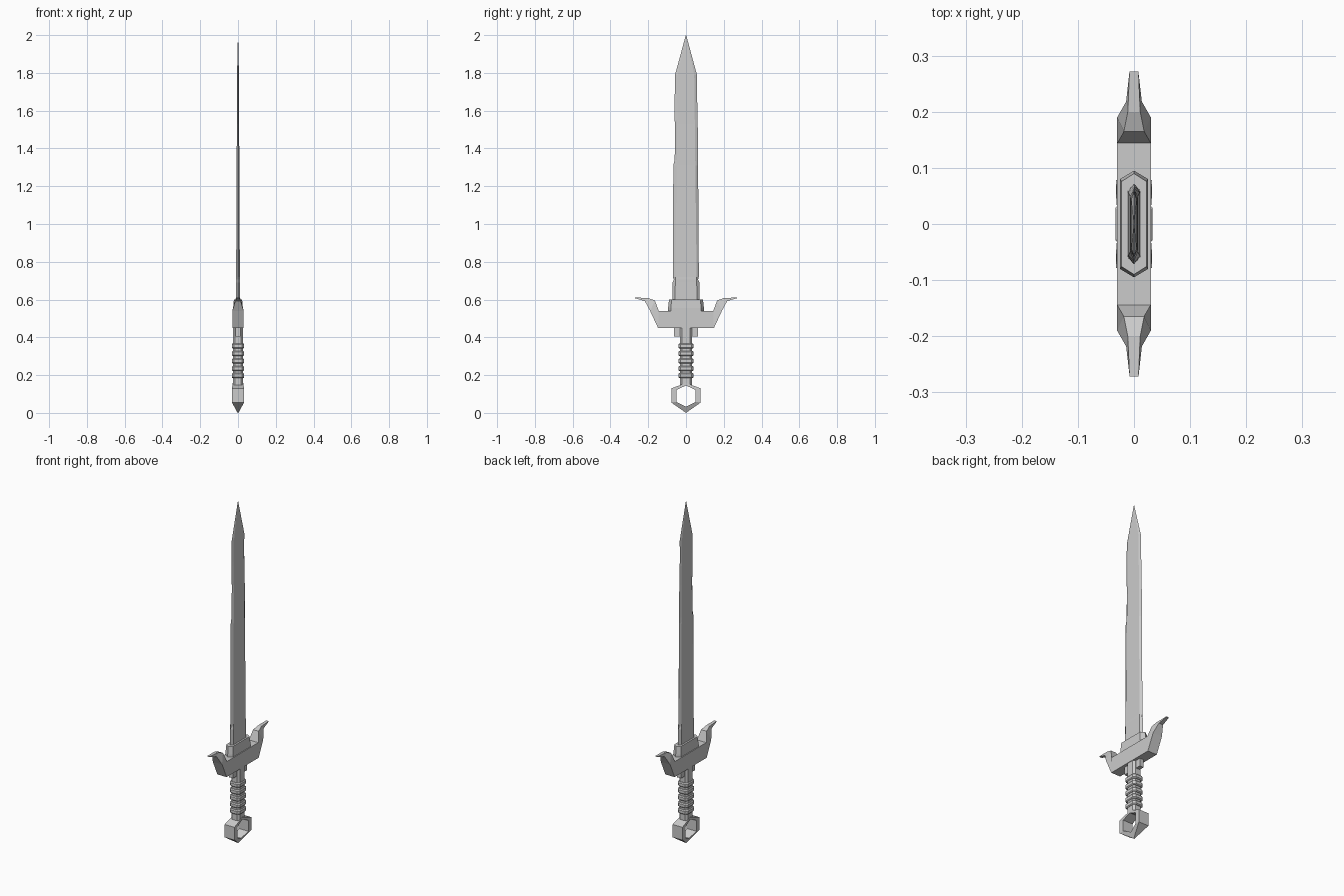
import bpy, bmesh

old = bpy.data.objects.get("Cube")
if old:
    bpy.data.objects.remove(old)

STEEL = (0.6, 0.6, 0.6, 1.0)
steel = bpy.data.materials.new("grey_steel")
steel.use_nodes = True
steel.diffuse_color = STEEL
steel.node_tree.nodes["Principled BSDF"].inputs["Base Color"].default_value = STEEL


def loft(name, rings, cyclic=False):
    """Skin a row of equal-sized point rings; cap the ends unless cyclic."""
    bm = bmesh.new()
    loops = [[bm.verts.new(p) for p in ring] for ring in rings]
    n = len(loops[0])
    pairs = list(zip(loops, loops[1:]))
    if cyclic:
        pairs.append((loops[-1], loops[0]))
    for a, b in pairs:
        for i in range(n):
            j = (i + 1) % n
            bm.faces.new((a[i], a[j], b[j], b[i]))
    if not cyclic:
        bm.faces.new(loops[0][::-1])
        bm.faces.new(loops[-1])
    bmesh.ops.recalc_face_normals(bm, faces=bm.faces[:])
    mesh = bpy.data.meshes.new(name)
    bm.to_mesh(mesh)
    bm.free()
    mesh.materials.append(steel)
    obj = bpy.data.objects.new(name, mesh)
    bpy.context.scene.collection.objects.link(obj)
    return obj


def hexagon(x, flat, tip, z):
    """Long hexagon in plan, pointed along y."""
    return [(0, tip, z), (-x, flat, z), (-x, -flat, z),
            (0, -tip, z), (x, -flat, z), (x, flat, z)]


def octagon(x, y, c, z):
    """Rectangle in plan with cut corners."""
    return [(x, y - c, z), (x - c, y, z), (c - x, y, z), (-x, y - c, z),
            (-x, c - y, z), (c - x, -y, z), (x - c, -y, z), (x, c - y, z)]


def box(x, y, z):
    return [(x, -y, z), (x, y, z), (-x, y, z), (-x, -y, z)]


# Blade: height, half thickness, right edge, left edge (nicks along the edges)
blade_rows = [
    (0.58, .012, .072, .072), (0.69, .011, .072, .072), (0.705, .011, .064, .064),
    (0.72, .010, .070, .068), (1.31, .007, .067, .064), (1.34, .007, .060, .064),
    (1.53, .006, .057, .062), (1.55, .006, .061, .061), (1.64, .006, .060, .060),
    (1.66, .006, .060, .057), (1.79, .005, .058, .058)]
rings = []
for z, t, a, b in blade_rows:
    f = 0.058 - 0.012 * (z - 0.58)
    f = min(f, a - 0.004, b - 0.004)
    rings.append([(0, b, z), (-t, f, z), (-t, -f, z), (0, -a, z), (t, -f, z), (t, f, z)])
rings.append(hexagon(.0005, .0005, .001, 2.0))
loft("blade", rings)

# Collar around the blade root
loft("blade_collar", [hexagon(.025, .080, .095, .53), hexagon(.025, .080, .095, .555),
                      hexagon(.022, .076, .090, .60)])

# Guard: centre bar with a flared horn at each end
# Rows: inner (y, z, half width), outer (y, z, half width)
horn = [((.144, .54, .030), (.148, .45, .030)),
        ((.165, .595, .018), (.190, .54, .030)),
        ((.200, .608, .011), (.218, .592, .014)),
        ((.272, .611, .008), (.270, .607, .008))]


def horn_ring(row, side):
    (yi, zi, wi), (yo, zo, wo) = row
    return [(-wi, side * yi, zi), (wi, side * yi, zi),
            (wo, side * yo, zo), (-wo, side * yo, zo)]


loft("guard", [horn_ring(r, -1) for r in reversed(horn)] + [horn_ring(r, 1) for r in horn])

# Block under the guard
loft("guard_block", [box(.013, .063, .405), box(.013, .063, .455)])

# Grip and its wrapped rings
loft("grip", [octagon(.027, .032, .010, z) for z in (.145, .46)])
for i, z in enumerate((.355, .315, .275, .235, .197)):
    loft(f"grip_ring_{i + 1}", [octagon(.029, .036, .011, z - .013),
                                octagon(.033, .041, .012, z - .008),
                                octagon(.033, .041, .012, z + .008),
                                octagon(.029, .036, .011, z + .013)])

# Pommel: open hexagonal ring, narrowing to a point below
outer = [(0, .158, .028), (.078, .130, .032), (.078, .055, .032),
         (0, 0, .002), (-.078, .055, .032), (-.078, .130, .032)]
inner = [(0, .145, .028), (.050, .122, .032), (.050, .058, .032),
         (0, .033, .020), (-.050, .058, .032), (-.050, .122, .032)]
loft("pommel_ring", [[(-wo, yo, zo), (wo, yo, zo), (wi, yi, zi), (-wi, yi, zi)]
                     for (yo, zo, wo), (yi, zi, wi) in zip(outer, inner)], cyclic=True)
